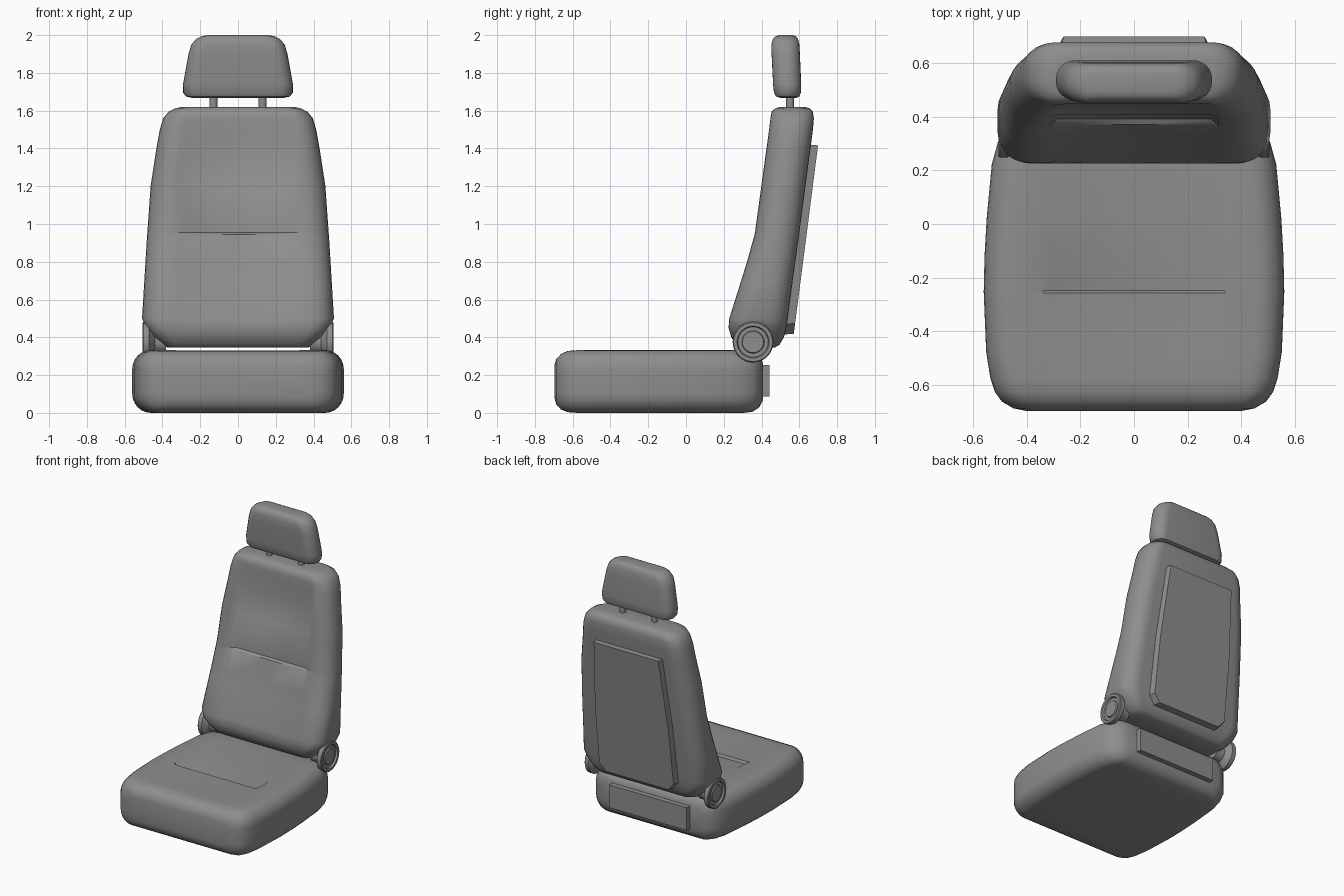
import bpy, bmesh, math
from mathutils import Matrix, Vector

grey = bpy.data.materials.new("seat grey")
grey.diffuse_color = (0.27, 0.27, 0.27, 1)


def finish(name, bm, angle=38):
    bmesh.ops.recalc_face_normals(bm, faces=bm.faces[:])
    me = bpy.data.meshes.new(name)
    bm.to_mesh(me)
    bm.free()
    ob = bpy.data.objects.new(name, me)
    bpy.context.collection.objects.link(ob)
    me.materials.append(grey)
    bpy.ops.object.select_all(action='DESELECT')
    ob.select_set(True)
    bpy.context.view_layer.objects.active = ob
    bpy.ops.object.shade_smooth_by_angle(angle=math.radians(angle))
    return ob


def ring(hw, lo, hi, r, panel, dent):
    """Rounded rectangle with a recessed centre panel on its low side."""
    r = min(r, (hi - lo) * 0.49)
    p = min(panel, hw - r - 0.04)
    pts = [(-p - 0.03, lo), (-p, lo + dent), (0, lo + dent), (p, lo + dent), (p + 0.03, lo)]
    for cx, cd, a0 in ((hw - r, lo + r, -90), (hw - r, hi - r, 0),
                       (r - hw, hi - r, 90), (r - hw, lo + r, 180)):
        for i in range(7):
            a = math.radians(a0 + 15 * i)
            pts.append((cx + r * math.cos(a), cd + r * math.sin(a)))
    return pts


def loft(name, stations, place, panel):
    """Skin rounded rings; station = (position, half width, low, high, radius, dent)."""
    bm = bmesh.new()
    rows = [[bm.verts.new(place(x, d, t)) for x, d in ring(hw, lo, hi, r, panel, dent)]
            for t, hw, lo, hi, r, dent in stations]
    n = len(rows[0])
    for a, b in zip(rows, rows[1:]):
        for i in range(n):
            j = (i + 1) % n
            bm.faces.new((a[i], a[j], b[j], b[i]))
    bm.faces.new(rows[0])
    bm.faces.new(rows[-1])
    return finish(name, bm)


def upright(x, d, t):
    return (x, d, t)


def lying(x, d, t):
    return (x, t, -d)


# Seat cushion, lofted front to back, panel facing up
loft("seat_cushion", [
    (-0.70, 0.40, -0.25, -0.08, 0.06, 0),
    (-0.69, 0.45, -0.285, -0.045, 0.08, 0),
    (-0.665, 0.492, -0.312, -0.018, 0.09, 0),
    (-0.63, 0.518, -0.328, -0.004, 0.10, 0),
    (-0.58, 0.535, -0.332, 0, 0.10, 0.002),
    (-0.48, 0.551, -0.333, 0, 0.10, 0.006),
    (-0.26, 0.560, -0.333, 0, 0.10, 0.006),
    (-0.25, 0.560, -0.333, 0, 0.10, 0.024),
    (-0.12, 0.557, -0.333, 0, 0.10, 0.013),
    (0.02, 0.549, -0.333, 0, 0.10, 0.007),
    (0.22, 0.530, -0.333, 0, 0.10, 0.006),
    (0.30, 0.508, -0.331, 0, 0.10, 0.002),
    (0.35, 0.485, -0.322, -0.006, 0.10, 0),
    (0.385, 0.45, -0.300, -0.03, 0.09, 0),
    (0.405, 0.40, -0.265, -0.07, 0.07, 0),
], lying, 0.31)

# Backrest, lofted bottom to top, panel facing forward
loft("backrest", [
    (0.345, 0.37, 0.285, 0.465, 0.06, 0),
    (0.360, 0.405, 0.262, 0.492, 0.08, 0),
    (0.400, 0.445, 0.237, 0.515, 0.09, 0),
    (0.450, 0.485, 0.222, 0.528, 0.10, 0),
    (0.500, 0.508, 0.226, 0.536, 0.11, 0.006),
    (0.700, 0.496, 0.289, 0.562, 0.11, 0.01),
    (0.800, 0.490, 0.320, 0.576, 0.11, 0.01),
    (0.945, 0.481, 0.360, 0.596, 0.11, 0.008),
    (0.955, 0.480, 0.362, 0.597, 0.11, 0.026),
    (1.195, 0.463, 0.395, 0.629, 0.11, 0.010),
    (1.205, 0.462, 0.396, 0.630, 0.11, 0.016),
    (1.400, 0.432, 0.423, 0.656, 0.11, 0.010),
    (1.500, 0.414, 0.437, 0.669, 0.10, 0.006),
    (1.560, 0.396, 0.444, 0.674, 0.10, 0),
    (1.595, 0.367, 0.451, 0.668, 0.09, 0),
    (1.613, 0.330, 0.470, 0.650, 0.08, 0),
    (1.620, 0.295, 0.495, 0.625, 0.06, 0),
], upright, 0.285)

# Headrest
loft("headrest", [
    (1.668, 0.245, 0.495, 0.580, 0.04, 0),
    (1.675, 0.275, 0.474, 0.597, 0.06, 0),
    (1.695, 0.290, 0.463, 0.605, 0.07, 0),
    (1.740, 0.291, 0.458, 0.607, 0.07, 0),
    (1.900, 0.262, 0.450, 0.600, 0.07, 0),
    (1.950, 0.247, 0.449, 0.597, 0.07, 0),
    (1.980, 0.222, 0.457, 0.590, 0.065, 0),
    (1.995, 0.190, 0.472, 0.578, 0.05, 0),
    (2.000, 0.160, 0.490, 0.560, 0.03, 0),
], upright, 0.15)


def lathe_x(name, profile, y, z, side):
    """Revolve (x, radius) points round an axis parallel to x."""
    bm = bmesh.new()
    n = 32
    rows = [[bm.verts.new((side * x, y + r * math.cos(2 * math.pi * i / n),
                           z + r * math.sin(2 * math.pi * i / n))) for i in range(n)]
            for x, r in profile]
    for a, b in zip(rows, rows[1:]):
        for i in range(n):
            bm.faces.new((a[i], a[(i + 1) % n], b[(i + 1) % n], b[i]))
    bm.faces.new(rows[0])
    bm.faces.new(rows[-1])
    return finish(name, bm, 30)


for side, tag in ((-1, "left"), (1, "right")):
    # Recliner knob with flange and recessed face
    lathe_x("recliner_knob_" + tag, [(0.38, 0.06), (0.44, 0.065), (0.47, 0.108), (0.50, 0.108),
                                    (0.505, 0.103), (0.505, 0.085), (0.492, 0.08),
                                    (0.492, 0.06), (0.500, 0.056)], 0.352, 0.375, side)
    # Headrest post
    bm = bmesh.new()
    bmesh.ops.create_cone(bm, cap_ends=True, segments=16, radius1=0.021, radius2=0.021, depth=0.14,
                          matrix=Matrix.Translation((side * 0.13, 0.548, 1.645)))
    finish("headrest_post_" + tag, bm)


def plate(name, outline, front, back, inset):
    """Plate between two depth rules, its rear edge slightly drawn in."""
    bm = bmesh.new()
    mid = sum(z for _, z in outline) / len(outline)
    a = [bm.verts.new((x, front(z), z)) for x, z in outline]
    b = [bm.verts.new((x - math.copysign(inset, x), back(z), z - math.copysign(inset, z - mid) * 0.3))
         for x, z in outline]
    n = len(a)
    for i in range(n):
        j = (i + 1) % n
        bm.faces.new((a[i], a[j], b[j], b[i]))
    bm.faces.new(a)
    bm.faces.new(b)
    return finish(name, bm, 20)


# Tilted rear panel with clipped lower corners
half = [(0.275, 1.42), (0.31, 0.90), (0.315, 0.47), (0.265, 0.415)]
outline = half + [(-x, z) for x, z in reversed(half)]
plate("rear_panel", outline, lambda z: 0.515 + (z - 0.42) * 0.125,
      lambda z: 0.568 + (z - 0.42) * 0.128, 0.012)

# Small plate behind the cushion
plate("cushion_rear_plate", [(0.32, 0.255), (0.32, 0.085), (-0.32, 0.085), (-0.32, 0.255)],
      lambda z: 0.38, lambda z: 0.44, 0.004)

# Centre everything on the floor plan
for ob in bpy.context.scene.objects:
    ob.location = Vector((0, 0.003, 0))
